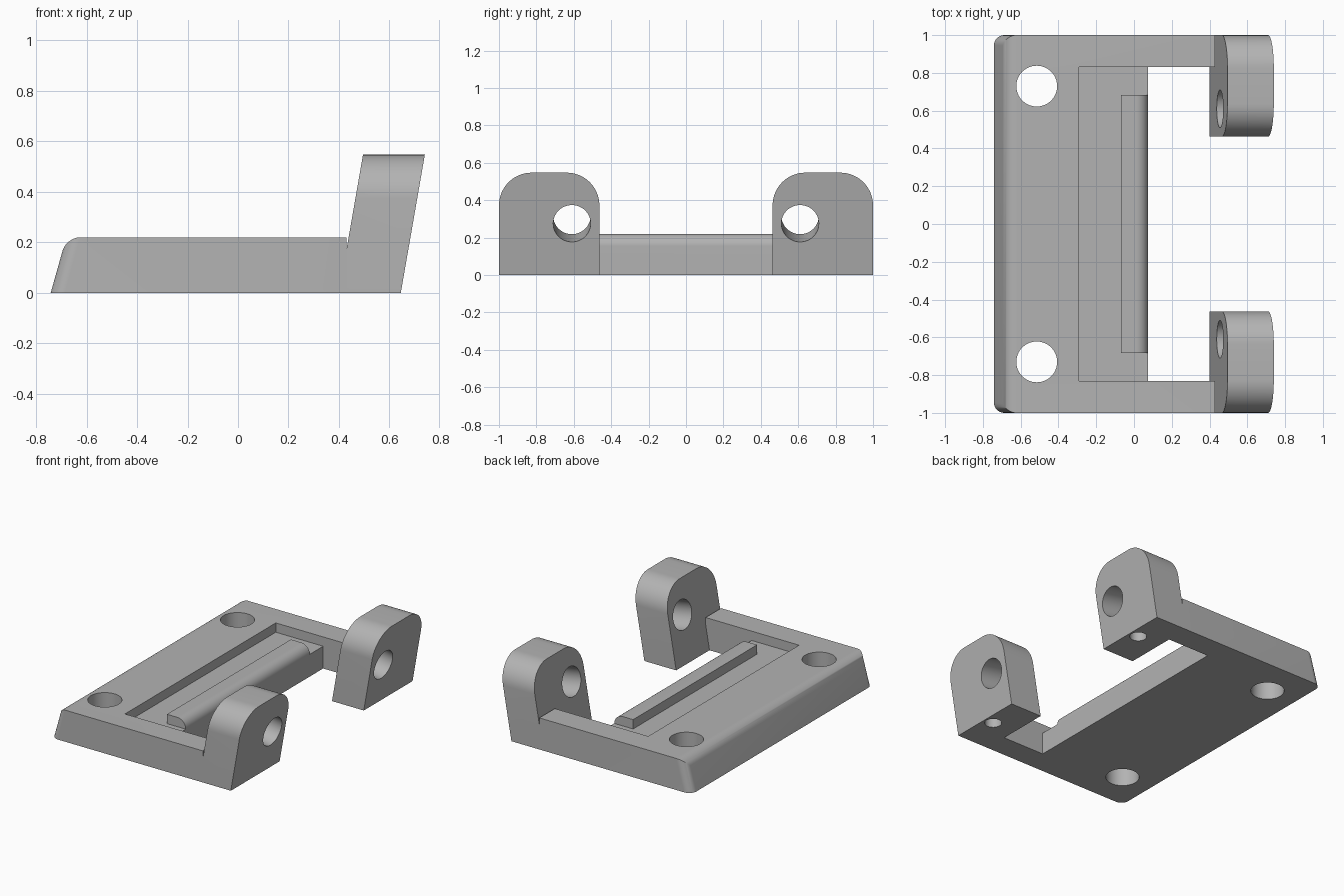
import bpy, bmesh, math
from mathutils import Matrix, Vector

if "Cube" in bpy.data.objects:
    bpy.data.objects.remove(bpy.data.objects["Cube"])

SHEAR = 0.174        # lean of the hinge lugs
TOP = 0.22           # plate height
FLOOR = 0.155        # recess floor height

grey = bpy.data.materials.new("plain grey")
grey.use_nodes = True
grey.diffuse_color = (0.45, 0.45, 0.45, 1)
grey.node_tree.nodes["Principled BSDF"].inputs["Base Color"].default_value = (0.45, 0.45, 0.45, 1)


def finish(name, bm):
    bmesh.ops.recalc_face_normals(bm, faces=bm.faces)
    mesh = bpy.data.meshes.new(name)
    bm.to_mesh(mesh)
    bm.free()
    mesh.materials.append(grey)
    ob = bpy.data.objects.new(name, mesh)
    bpy.context.collection.objects.link(ob)
    return ob


def prism(points, offset):
    """Extrude a closed outline of 3D points along an offset."""
    bm = bmesh.new()
    face = bm.faces.new([bm.verts.new(p) for p in points])
    new = bmesh.ops.extrude_face_region(bm, geom=[face])["geom"]
    bmesh.ops.translate(bm, vec=offset, verts=[v for v in new if isinstance(v, bmesh.types.BMVert)])
    return bm


def box(name, x0, x1, y0, y1, z0, z1):
    outline = [(x0, y0, z0), (x1, y0, z0), (x1, y1, z0), (x0, y1, z0)]
    return finish(name, prism(outline, (0, 0, z1 - z0)))


def cylinder(name, centre, axis, radius, length):
    bm = bmesh.new()
    turn = Vector(axis).to_track_quat("Z", "Y").to_matrix().to_4x4()
    bmesh.ops.create_cone(bm, cap_ends=True, segments=64, radius1=radius, radius2=radius,
                          depth=length, matrix=Matrix.Translation(centre) @ turn)
    return finish(name, bm)


def arc(cx, cz, r, start, end, n=16):
    steps = [math.radians(start + (end - start) * i / n) for i in range(n + 1)]
    return [(cx + r * math.cos(a), cz + r * math.sin(a)) for a in steps]


def combine(target, tool, operation):
    mod = target.modifiers.new(operation, "BOOLEAN")
    mod.operation, mod.solver, mod.object = operation, "EXACT", tool
    bpy.context.view_layer.objects.active = target
    bpy.ops.object.modifier_apply(modifier=mod.name)
    bpy.data.objects.remove(tool)


# Base plate with a sloping, rounded outer end
side = [(-0.742, 0), (0.43, 0), (0.43, TOP), (-0.68, TOP)]
bm = prism([(x, -1, z) for x, z in side], (0, 2, 0))
ends = [e for e in bm.edges if all(v.co.x < -0.6 for v in e.verts)
        and any(v.co.z > 0.1 for v in e.verts)]
bmesh.ops.bevel(bm, geom=ends, offset=0.055, offset_type="OFFSET", segments=10,
                profile=0.5, affect="EDGES")
bracket = finish("hinge_bracket", bm)

# Recess and open window
combine(bracket, box("recess", -0.29, 0.2, -0.83, 0.83, FLOOR, 0.4), "DIFFERENCE")
combine(bracket, box("window", 0.075, 0.6, -0.83, 0.83, -0.1, 0.4), "DIFFERENCE")

# Raised rib with one rounded edge
r = TOP - FLOOR
rib = [(-0.07, FLOOR - 0.05), (0.075, FLOOR - 0.05)] + arc(0.075 - r, FLOOR, r, 0, 90) + [(-0.07, TOP)]
combine(bracket, finish("rib", prism([(x, -0.682, z) for x, z in rib], (0, 1.364, 0))), "UNION")

# Leaning lugs, pin holes, screw holes
for s in (1, -1):
    lug = [(0.463, 0), (1, 0)] + arc(0.825, 0.372, 0.175, 0, 90) + arc(0.638, 0.372, 0.175, 90, 180)
    bm = prism([(0.4, s * y, z) for y, z in lug], (0.245, 0, 0))
    for v in bm.verts:
        v.co.x += SHEAR * v.co.z
    combine(bracket, finish("lug", bm), "UNION")
    pin = cylinder("pin_hole", (0.694, s * 0.61, 0.275), (1, 0, -SHEAR), 0.1, 0.7)
    combine(bracket, pin, "DIFFERENCE")
    combine(bracket, cylinder("screw_hole", (-0.515, s * 0.73, 0.1), (0, 0, 1), 0.108, 0.6), "DIFFERENCE")
    combine(bracket, cylinder("blind_hole", (0.577, s * 0.73, 0), (0, 0, 1), 0.055, 0.3), "DIFFERENCE")

bpy.ops.object.select_all(action="DESELECT")
bracket.select_set(True)
bpy.context.view_layer.objects.active = bracket
bpy.ops.object.shade_smooth_by_angle(angle=math.radians(30))
